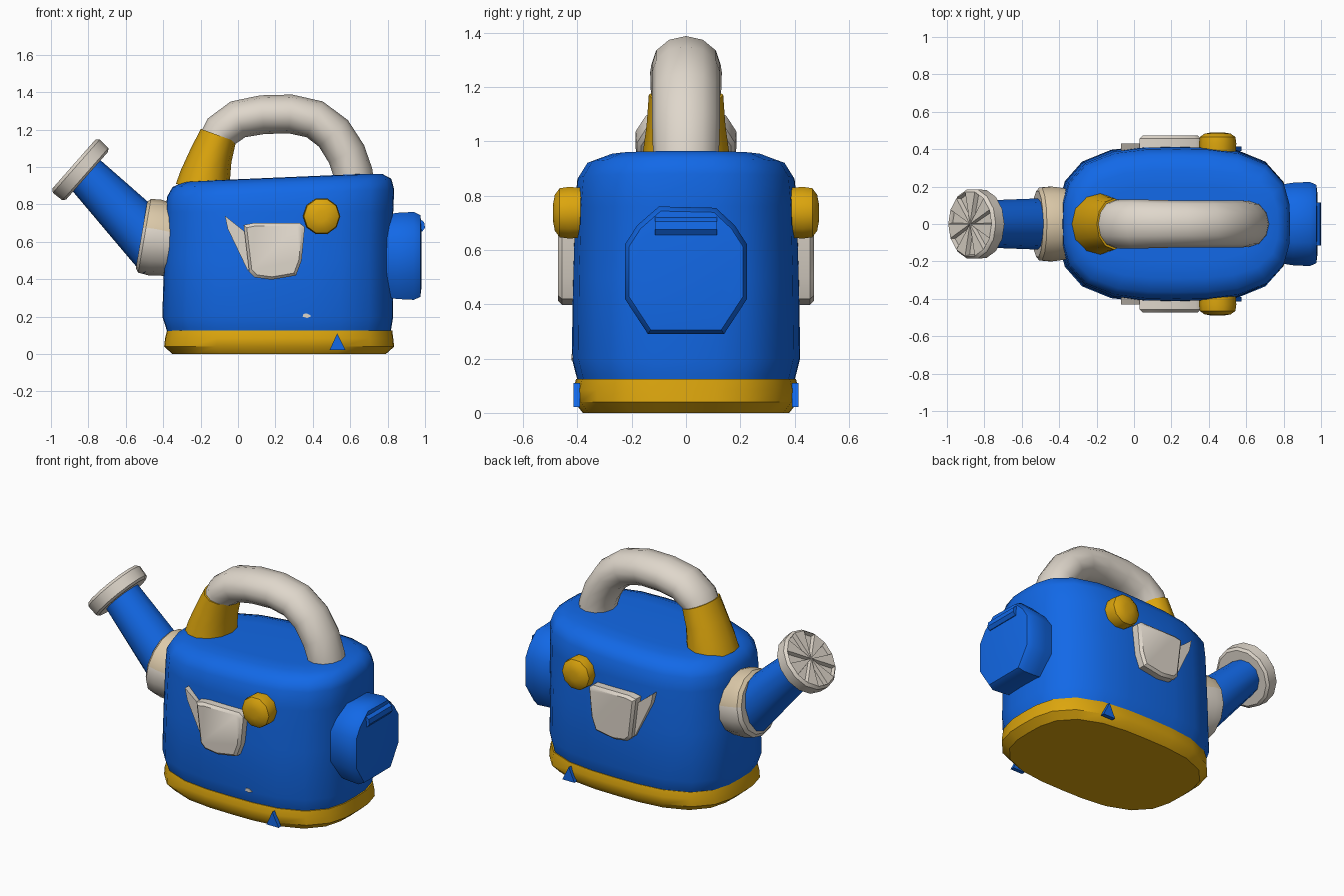
import bpy, bmesh
from math import cos, sin, pi, radians
from mathutils import Vector

cube = bpy.data.objects.get("Cube")
if cube:
    bpy.data.objects.remove(cube, do_unlink=True)


def material(name, rgb):
    m = bpy.data.materials.new(name)
    m.use_nodes = True
    m.diffuse_color = (*rgb, 1)
    bsdf = m.node_tree.nodes["Principled BSDF"]
    bsdf.inputs["Base Color"].default_value = (*rgb, 1)
    bsdf.inputs["Roughness"].default_value = 0.6
    return m


BLUE = material("blue plastic", (0.006, 0.14, 0.8))
YELLOW = material("yellow plastic", (0.72, 0.38, 0.004))
WHITE = material("warm white plastic", (0.74, 0.68, 0.6))
TAN = material("tan plastic", (0.72, 0.59, 0.4))


def finish(name, bm, mats, angle=40):
    bmesh.ops.recalc_face_normals(bm, faces=bm.faces)
    mesh = bpy.data.meshes.new(name)
    bm.to_mesh(mesh)
    bm.free()
    for m in mats:
        mesh.materials.append(m)
    ob = bpy.data.objects.new(name, mesh)
    bpy.context.collection.objects.link(ob)
    bpy.ops.object.select_all(action='DESELECT')
    ob.select_set(True)
    bpy.context.view_layer.objects.active = ob
    bpy.ops.object.shade_smooth_by_angle(angle=radians(angle))
    return ob


def loft_mesh(rings):
    """Skin a list of equal-length point rings and cap both ends."""
    bm = bmesh.new()
    vs = [[bm.verts.new(p) for p in ring] for ring in rings]
    n = len(vs[0])
    for a, b in zip(vs, vs[1:]):
        for i in range(n):
            j = (i + 1) % n
            bm.faces.new((a[i], a[j], b[j], b[i]))
    bm.faces.new(vs[0])
    bm.faces.new(vs[-1])
    return bm


def loft(name, rings, mat, angle=40):
    return finish(name, loft_mesh(rings), [mat], angle)


def rounded_ring(z, x0, x1, half_y, slant=0.0, n=24):
    """Superellipse outline in a level or slightly slanted plane."""
    cx, hx = (x0 + x1) / 2, (x1 - x0) / 2
    pts = []
    for i in range(n):
        a = 2 * pi * i / n
        c, s = cos(a), sin(a)
        k = (abs(c) ** 3 + abs(s) ** 3) ** (-1 / 3)
        pts.append((cx + hx * c * k, half_y * s * k, z + slant * c * k))
    return pts


def round_ring(centre, axis, r_plane, r_y, n=12):
    """Ellipse around an axis lying in the xz plane."""
    y = Vector((0, 1, 0))
    u = y.cross(Vector(axis).normalized())
    return [Vector(centre) + u * r_plane * cos(2 * pi * i / n)
            + y * r_y * sin(2 * pi * i / n) for i in range(n)]


def tube(name, path, mat, n=12):
    """Path rows are x, z, in-plane radius, radius along y."""
    pts = [Vector((p[0], 0, p[1])) for p in path]
    rings = []
    for i, p in enumerate(path):
        axis = pts[min(i + 1, len(pts) - 1)] - pts[max(i - 1, 0)]
        rings.append(round_ring(pts[i], axis, p[2], p[3], n))
    return loft(name, rings, mat, 50)


def plate(name, outline, y_in, y_out, mat, edge=0.0):
    """Extruded xz outline, with an optional softened outer edge."""
    cx = sum(p[0] for p in outline) / len(outline)
    cz = sum(p[1] for p in outline) / len(outline)
    side = 1 if y_out > 0 else -1
    steps = [(y_in, 1)]
    if edge:
        steps += [(y_out - side * edge, 1), (y_out, 0.9)]
    else:
        steps += [(y_out, 1)]
    rings = [[(cx + (x - cx) * k, y, cz + (z - cz) * k) for x, z in outline]
             for y, k in steps]
    return loft(name, rings, mat, 40)


# Tank body and its base band
loft("tank_body", [
    rounded_ring(0.09, -0.37, 0.81, 0.39),
    rounded_ring(0.14, -0.385, 0.82, 0.405),
    rounded_ring(0.2, -0.405, 0.83, 0.42),
    rounded_ring(0.5, -0.395, 0.825, 0.417),
    rounded_ring(0.76, -0.385, 0.83, 0.41),
    rounded_ring(0.86, -0.38, 0.835, 0.4, 0.02),
    rounded_ring(0.915, -0.35, 0.82, 0.365, 0.022),
    rounded_ring(0.942, -0.29, 0.77, 0.29, 0.022),
    rounded_ring(0.945, -0.18, 0.66, 0.2, 0.018)], BLUE, 60)
loft("base_band", [
    rounded_ring(0, -0.35, 0.79, 0.38),
    rounded_ring(0.04, -0.395, 0.835, 0.412),
    rounded_ring(0.085, -0.39, 0.83, 0.415),
    rounded_ring(0.125, -0.38, 0.825, 0.405)], YELLOW)

# Spout collar: tan above, white below
axis = Vector((-0.985, 0, 0.17))
mid = Vector((-0.455, 0, 0.625))
bm = loft_mesh([round_ring(mid + axis * d, axis, r, r, 14)
                for d, r in ((-0.12, 0.19), (-0.01, 0.205), (0.045, 0.2), (0.062, 0.18))])
for f in bm.faces:
    f.material_index = 1 if f.calc_center_median().z > 0.64 else 0
finish("spout_collar", bm, [WHITE, TAN])

# Spout tube
tube("spout_tube", [(-0.4, 0.53, 0.15, 0.14), (-0.56, 0.7, 0.138, 0.135),
                    (-0.82, 0.965, 0.11, 0.125)], BLUE)

# Sprinkler head with small pits in its face
axis = Vector((-0.75, 0, 0.66)).normalized()
mid = Vector((-0.842, 0, 0.985))
bm = loft_mesh([round_ring(mid + axis * d, axis, r, r, 14)
                for d, r in ((-0.047, 0.17), (-0.035, 0.186), (0.03, 0.19), (0.047, 0.175))])
bm.faces.ensure_lookup_table()
face = bm.faces[-1]
bmesh.ops.inset_individual(bm, faces=[face], thickness=0.045)
hub = bmesh.ops.poke(bm, faces=[face])
bmesh.ops.inset_individual(bm, faces=hub["faces"][::2], thickness=0.01, depth=-0.025)
finish("sprinkler_head", bm, [WHITE], 30)

# Carrying handle with its front sleeve
tube("handle_sleeve", [(-0.19, 0.88, 0.145, 0.168), (-0.175, 0.95, 0.135, 0.16),
                       (-0.145, 1.06, 0.115, 0.145), (-0.105, 1.17, 0.1, 0.137)], YELLOW)
tube("handle_grip", [(-0.13, 1.12, 0.09, 0.12), (-0.09, 1.19, 0.1, 0.13),
                     (0.0, 1.255, 0.103, 0.132), (0.13, 1.28, 0.104, 0.128),
                     (0.28, 1.284, 0.104, 0.125), (0.41, 1.255, 0.105, 0.125),
                     (0.51, 1.18, 0.105, 0.125), (0.58, 1.07, 0.105, 0.125),
                     (0.615, 0.97, 0.105, 0.122), (0.62, 0.9, 0.11, 0.12)], WHITE)

# Rear box with a small lip
outline = [(-0.1, 0.76), (0.11, 0.755), (0.18, 0.69), (0.225, 0.62), (0.225, 0.42),
           (0.14, 0.29), (-0.14, 0.29), (-0.225, 0.42), (-0.225, 0.62), (-0.18, 0.69)]
loft("rear_box", [[(x, y * k, 0.52 + (z - 0.52) * k) for y, z in outline]
                  for x, k in ((0.76, 0.92), (0.85, 0.98), (0.94, 1), (0.975, 0.93), (0.98, 0.75))],
     BLUE, 45)
lip = [(0.95, 0.655), (0.985, 0.655), (1.0, 0.675), (0.995, 0.705), (0.97, 0.725), (0.94, 0.725)]
loft("rear_box_lip", [[(x, y, z) for x, z in lip] for y in (-0.115, 0.115)], BLUE)

# Relief picture, knob and base notch on both sides
can = [(0.03, 0.69), (0.06, 0.44), (0.09, 0.41), (0.18, 0.398), (0.31, 0.42),
       (0.34, 0.5), (0.357, 0.68), (0.33, 0.7), (0.08, 0.7)]
can_spout = [(-0.07, 0.74), (-0.055, 0.67), (0.055, 0.44), (0.09, 0.6), (0.03, 0.66)]
notch = [(0.49, 0.022), (0.53, 0.11), (0.575, 0.022)]
for side, word in ((-1, "front"), (1, "back")):
    plate(word + "_relief_can", can, side * 0.38, side * 0.472, WHITE, 0.015)
    plate(word + "_relief_spout", can_spout, side * 0.38, side * 0.43, WHITE)
    plate(word + "_base_notch", notch, side * 0.39, side * 0.415, BLUE)
    rings = [[(0.447 + r * cos(2 * pi * i / 10), side * y, 0.737 + r * sin(2 * pi * i / 10))
              for i in range(10)]
             for y, r in ((0.37, 0.095), (0.43, 0.1), (0.465, 0.095), (0.483, 0.07), (0.49, 0.03))]
    loft(word + "_knob", rings, YELLOW)

# Small pale mark low on the front
plate("front_mark", [(0.345, 0.2), (0.37, 0.192), (0.393, 0.203), (0.37, 0.217), (0.35, 0.215)],
      -0.4, -0.422, WHITE)
